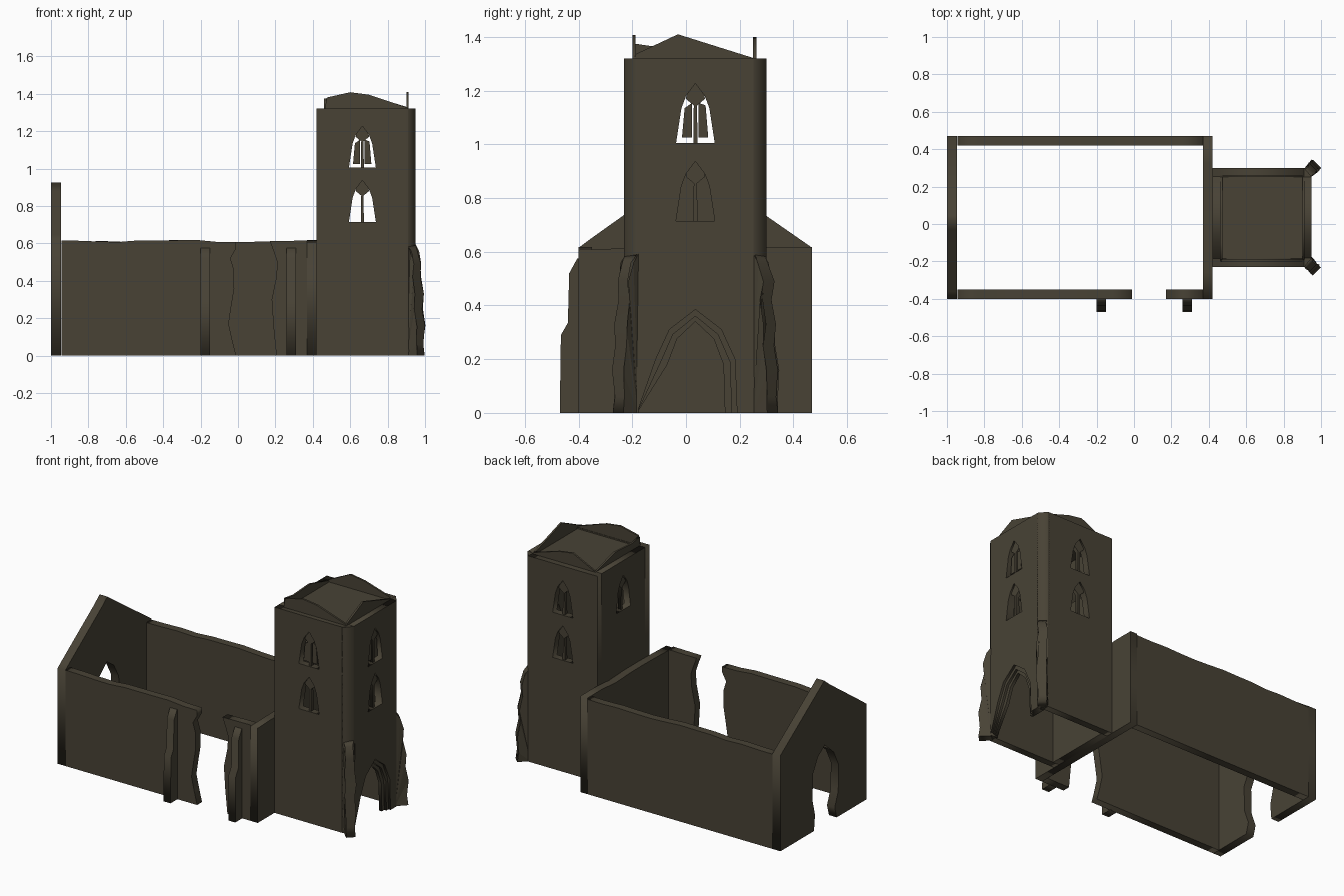
import bpy, math, random
from mathutils import Matrix, Vector

if "Cube" in bpy.data.objects:
    bpy.data.objects.remove(bpy.data.objects["Cube"])

random.seed(4)
stone = bpy.data.materials.new("dark stone")
stone.diffuse_color = (0.065, 0.055, 0.036, 1)
stone.use_nodes = True
stone.node_tree.nodes["Principled BSDF"].inputs["Base Color"].default_value = stone.diffuse_color
X, Y, Z = Vector((1, 0, 0)), Vector((0, 1, 0)), Vector((0, 0, 1))


def prism(name, outlines, u, v, lo, hi):
    """Extrude 2D outlines (inner ones become holes) from lo to hi along u x v."""
    cu = bpy.data.curves.new(name, 'CURVE')
    cu.dimensions, cu.fill_mode = '2D', 'BOTH'
    cu.extrude = (hi - lo) / 2
    for pts in outlines:
        s = cu.splines.new('POLY')
        s.points.add(len(pts) - 1)
        for p, (a, b) in zip(s.points, pts):
            p.co = (a, b, 0, 1)
        s.use_cyclic_u = True
    tmp = bpy.data.objects.new(name, cu)
    bpy.context.collection.objects.link(tmp)
    me = bpy.data.meshes.new_from_object(tmp.evaluated_get(bpy.context.evaluated_depsgraph_get()))
    bpy.data.objects.remove(tmp)
    n = u.cross(v)
    m = Matrix((u, v, n)).transposed().to_4x4()
    m.translation = n * (lo + hi) / 2
    me.transform(m)
    me.materials.clear()
    me.materials.append(stone)
    ob = bpy.data.objects.new(name, me)
    bpy.context.collection.objects.link(ob)
    return ob


def along_x(name, outlines, y0, y1):      # outline in (x, z), thickness in y
    return prism(name, outlines, X, Z, -y1, -y0)


def along_y(name, outlines, x0, x1):      # outline in (y, z), thickness in x
    return prism(name, outlines, Y, Z, x0, x1)


def ragged(a, b, n, z=0.613):
    """Broken wall top from a to b."""
    return [(a + (b - a) * i / n, z + random.uniform(-.008, .006)) for i in range(n + 1)]


def arch(c, z0, half, spring, top):
    return [(c - half, z0), (c + half, z0), (c + half * .95, spring),
            (c + half * .62, spring + (top - spring) * .6), (c, top),
            (c - half * .62, spring + (top - spring) * .6), (c - half * .95, spring)]


def window(c, z0):
    return [(c - .072, z0), (c + .072, z0), (c + .052, z0 + .13), (c + .035, z0 + .175),
            (c, z0 + .222), (c - .035, z0 + .175), (c - .052, z0 + .13)]


# Nave walls
along_x("nave_north_wall", [[(-.945, 0), (.37, 0)] + ragged(.37, -.945, 12)], .42, .47)
along_x("nave_south_wall_west", [[(-.945, 0), (-.01, 0), (-.03, .08), (-.05, .17), (-.035, .27),
        (-.02, .36), (-.022, .46), (-.04, .52), (-.012, .57)] + ragged(-.01, -.945, 9)], -.40, -.35)
along_x("nave_south_wall_east", [[(.205, 0), (.37, 0), (.37, .615), (.17, .612), (.19, .56),
        (.21, .5), (.205, .42), (.18, .3), (.19, .15)]], -.40, -.35)
along_y("nave_east_wall", [[(-.40, 0), (.47, 0)] + ragged(.47, -.40, 6)], .37, .42)

# West gable with a broken pointed doorway
along_y("nave_west_gable", [[(-.40, 0), (-.10, 0), (-.08, .07), (-.115, .16), (-.12, .33), (-.07, .43),
        (.02, .51), (.09, .46), (.14, .37), (.145, .2), (.12, .1), (.13, 0), (.47, 0),
        (.47, .615), (.06, .90), (.025, .925), (-.03, .88), (-.36, .645), (-.40, .615)]], -1, -.945)

# Stepped nave buttresses
for i, x in enumerate((-.175, .285)):
    along_y(f"nave_buttress_{i + 1}", [[(-.395, 0), (-.47, 0), (-.466, .29), (-.44, .335),
            (-.435, .52), (-.405, .575), (-.395, .575)]], x - .025, x + .025)

# Tower walls, with pointed window openings
TX, TY = .665, .035
H = 1.32
LOW, UP = .715, 1.005
for name, y0, y1, x1 in (("south", -.23, -.185, .91), ("north", .255, .30, .91)):
    along_x(f"tower_{name}_wall", [[(.42, 0), (x1, 0), (x1, H), (.42, H)],
            window(TX, LOW), window(TX, UP)], y0, y1)
along_y("tower_west_wall", [[(-.185, 0), (.255, 0), (.255, H), (-.185, H)], window(TY, UP)], .42, .465)

# Tower east wall in two layers, giving the doorway its moulded step
for name, half, spring, top, x0, x1 in (("outer", .155, .2, .385, .935, .95),
                                        ("middle", .135, .19, .36, .92, .935),
                                        ("inner", .11, .18, .34, .90, .92)):
    door = arch(TY, 0, half, spring, top)
    outline = [(-.182, 0)] + [door[0]] + door[:1:-1] + [door[1]] + [(.252, 0), (.252, H), (-.182, H)]
    del outline[1]
    along_y(f"tower_east_wall_{name}", [outline, window(TY, LOW), window(TY, UP)], x0, x1)

# Chamfered tower corners with diagonal weathered buttresses
for name, s in (("south", -1), ("north", 1)):
    f = lambda d: TY + s * d
    prism(f"tower_corner_{name}", [[(.90, f(.265)), (.91, f(.265)), (.95, f(.217)),
          (.95, f(.21)), (.90, f(.21))]], X, Y, 0, H)
    d = Vector((1, s, 0)).normalized()
    w = Z.cross(d)
    base = Vector((.93, f(.24), 0))
    profile = [(-.01, 0), (.068, 0), (.06, .06), (.068, .16), (.05, .25), (.055, .33),
               (.035, .42), (.042, .49), (.02, .56), (-.01, .60)]
    ob = prism(f"tower_buttress_{name}", [profile], d, Z, -.028, .028)
    for v in ob.data.vertices:            # chipped edges
        v.co += base
        if v.co.z > .01:
            v.co += w * random.uniform(-.008, .008)

# Window tracery: a mullion with a splayed head, plus broken panes above
def tracery(name, maker, c, z0, a, b, panes):
    mid = (a + b) / 2
    maker(name + "_mullion", [[(c - .008, z0), (c + .008, z0), (c + .006, z0 + .14), (c + .036, z0 + .165),
          (c + .03, z0 + .19), (c, z0 + .222), (c - .03, z0 + .19), (c - .036, z0 + .165),
          (c - .006, z0 + .14)]], mid - .012, mid + .012)
    if panes:
        maker(name + "_panes", [[(c - .05, z0 + .02), (c - .012, z0 + .02), (c - .012, z0 + .15), (c - .04, z0 + .13)],
              [(c + .012, z0 + .02), (c + .048, z0 + .02), (c + .038, z0 + .14), (c + .012, z0 + .15)]],
              mid - .006, mid + .006)


for z0, lvl in ((LOW, "lower"), (UP, "upper")):
    up = lvl == "upper"
    tracery(f"south_{lvl}_window", along_x, TX, z0, -.23, -.185, up)
    tracery(f"north_{lvl}_window", along_x, TX, z0, .255, .30, False)
    tracery(f"east_{lvl}_window", along_y, TY, z0, .905, .95, up)
tracery("west_upper_window", along_y, TY, UP, .42, .465, False)

# Tower roof deck and the jagged remains of the parapet
prism("tower_roof_deck", [[(.46, -.19), (.912, -.19), (.912, .26), (.46, .26)]], X, Y, 1.285, 1.312)
B = 1.30
along_x("parapet_south", [[(.46, B), (.91, B), (.91, 1.325), (.70, 1.395), (.60, 1.408), (.475, 1.38)]], -.20, -.188)
along_x("parapet_north", [[(.46, B), (.91, B), (.90, 1.33), (.72, 1.385), (.62, 1.40), (.46, 1.322)]], .25, .262)
along_y("parapet_east", [[(-.19, B), (.25, B), (.25, 1.322), (-.03, 1.41), (-.19, 1.335)]], .90, .912)
along_y("parapet_west", [[(-.19, B), (.25, B), (.25, 1.322), (.06, 1.372), (-.10, 1.362), (-.19, 1.375)]], .46, .472)
